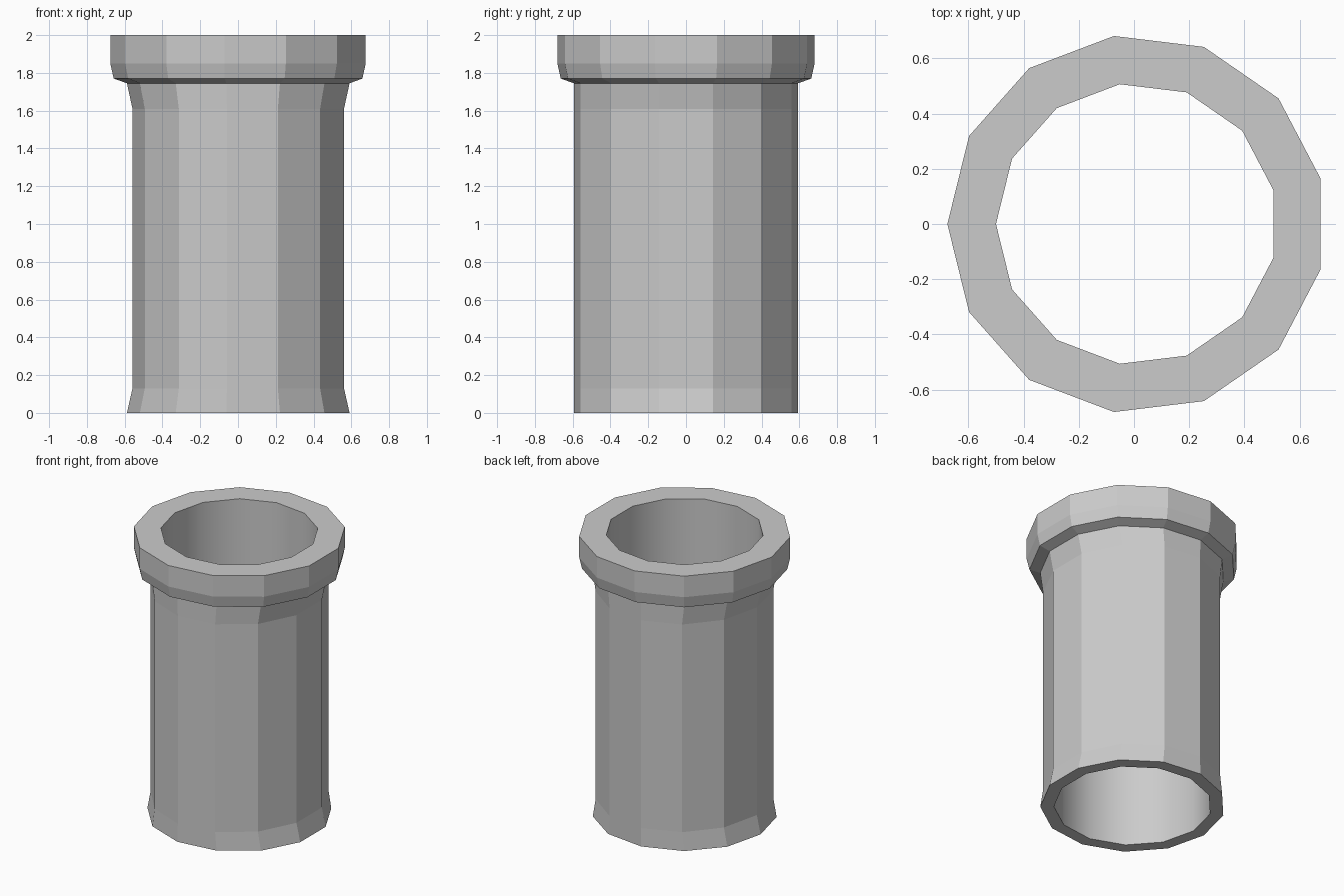
import bpy, bmesh, math

cube = bpy.data.objects.get("Cube")
if cube:
    bpy.data.objects.remove(cube, do_unlink=True)

SIDES = 13
SHIFT = 0.01  # centres the odd-sided outline on x

grey = bpy.data.materials.new("plain_grey")
grey.use_nodes = True
colour = (0.6, 0.6, 0.6, 1)
grey.diffuse_color = colour
grey.node_tree.nodes["Principled BSDF"].inputs["Base Color"].default_value = colour


def add_ring(bm, radius, z, squeeze=1.0):
    """Ring of vertices, optionally squeezed along x."""
    ring = []
    for i in range(SIDES):
        a = math.pi + math.tau * i / SIDES
        x = (radius * math.cos(a) + SHIFT) * squeeze
        ring.append(bm.verts.new((x, radius * math.sin(a), z)))
    return ring


# Closed wall profile: (radius, height, x squeeze), up the outside, down the bore
profile = [
    (0.598, 0.0, 1), (0.598, 0.13, 0.95),       # flared foot
    (0.598, 1.61, 0.95), (0.598, 1.745, 1),     # shaft and neck
    (0.668, 1.77, 1), (0.686, 1.85, 1),         # collar underside
    (0.686, 2.0, 1),                            # collar rim
    (0.51, 2.0, 1), (0.51, 0.0, 1),             # bore
]
BORE = 7

bm = bmesh.new()
rings = [add_ring(bm, *p) for p in profile]
for k, low in enumerate(rings):
    high = rings[(k + 1) % len(rings)]
    for i in range(SIDES):
        j = (i + 1) % SIDES
        face = bm.faces.new((low[i], low[j], high[j], high[i]))
        face.smooth = k == BORE  # rounded bore, faceted outside
bmesh.ops.recalc_face_normals(bm, faces=bm.faces[:])

# Keep the bore's rims crisp
for e in bm.edges:
    if len({f.smooth for f in e.link_faces}) > 1:
        e.smooth = False

mesh = bpy.data.meshes.new("hollow_pipe")
bm.to_mesh(mesh)
bm.free()
mesh.materials.append(grey)
pipe = bpy.data.objects.new("hollow_pipe", mesh)
bpy.context.collection.objects.link(pipe)
